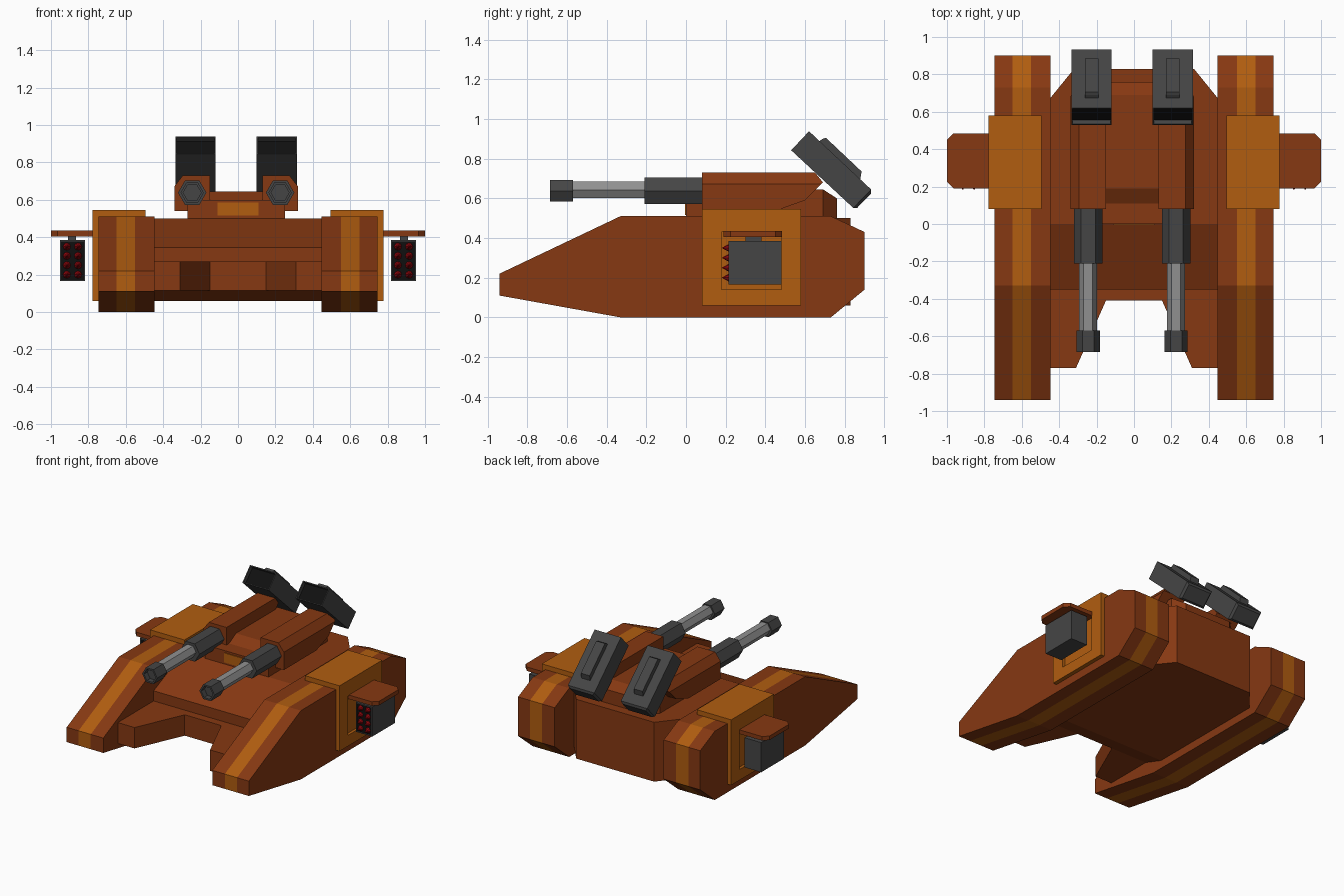
import bpy, bmesh
from math import pi
from mathutils import Vector, Matrix

cube = bpy.data.objects.get("Cube")
if cube:
    bpy.data.objects.remove(cube, do_unlink=True)


def material(name, r, g, b):
    m = bpy.data.materials.new(name)
    m.use_nodes = True
    m.diffuse_color = (r, g, b, 1)
    m.node_tree.nodes["Principled BSDF"].inputs["Base Color"].default_value = (r, g, b, 1)
    return m


BROWN = material("rust brown", 0.24, 0.04, 0.006)
ORANGE = material("amber orange", 0.44, 0.11, 0.005)
GREY = material("gunmetal grey", 0.06, 0.06, 0.06)
STEEL = material("light steel", 0.28, 0.28, 0.28)
BLACK = material("black opening", 0.005, 0.005, 0.005)
RED = material("warhead red", 0.30, 0.002, 0.004)


def finish(bm, name, *mats):
    bmesh.ops.recalc_face_normals(bm, faces=bm.faces)
    mesh = bpy.data.meshes.new(name)
    bm.to_mesh(mesh)
    bm.free()
    for m in mats:
        mesh.materials.append(m)
    ob = bpy.data.objects.new(name, mesh)
    bpy.context.collection.objects.link(ob)
    return ob


def prism(points, a, b, along="x"):
    """Extrude a (y, z) outline along x, or an (x, y) outline along z."""
    bm = bmesh.new()
    place = (lambda p, q, t: (t, p, q)) if along == "x" else (lambda p, q, t: (p, q, t))
    face = bm.faces.new([bm.verts.new(place(p, q, a)) for p, q in points])
    ext = bmesh.ops.extrude_face_region(bm, geom=[face])
    shift = Vector(place(0, 0, b - a))
    bmesh.ops.translate(bm, vec=shift, verts=[v for v in ext["geom"] if isinstance(v, bmesh.types.BMVert)])
    bmesh.ops.recalc_face_normals(bm, faces=bm.faces)
    return bm


def box(x0, x1, y0, y1, z0, z1):
    return prism([(y0, z0), (y1, z0), (y1, z1), (y0, z1)], x0, x1)


def slice_off(bm, point, normal):
    """Remove everything on the normal's side of a plane and cap the cut."""
    geom = bm.verts[:] + bm.edges[:] + bm.faces[:]
    cut = bmesh.ops.bisect_plane(bm, geom=geom, plane_co=point, plane_no=normal, clear_outer=True)
    bmesh.ops.contextual_create(bm, geom=[e for e in cut["geom_cut"] if isinstance(e, bmesh.types.BMEdge)])
    bmesh.ops.recalc_face_normals(bm, faces=bm.faces)


def open_end(bm, direction, rim, depth):
    """Sink a black-bottomed recess into the face that looks along direction."""
    face = max(bm.faces, key=lambda f: f.normal.dot(Vector(direction)))
    bmesh.ops.inset_region(bm, faces=[face], thickness=rim)
    inner = bmesh.ops.extrude_discrete_faces(bm, faces=[face])["faces"][0]
    bmesh.ops.translate(bm, verts=inner.verts[:], vec=-Vector(direction) * depth)
    inner.material_index = 1


def hexagon(name, x, y0, y1, z, radius, mat, bore=0):
    bm = bmesh.new()
    turn = Matrix.Translation((x, (y0 + y1) / 2, z)) @ Matrix.Rotation(pi / 2, 4, "X")
    bmesh.ops.create_cone(bm, cap_ends=True, segments=6, radius1=radius, radius2=radius,
                          depth=y1 - y0, matrix=turn)
    # put corners at the sides so the top is flat
    if abs(max(v.co.x for v in bm.verts) - x) < radius * 0.95:
        bmesh.ops.rotate(bm, cent=(x, 0, z), matrix=Matrix.Rotation(pi / 6, 3, "Y"), verts=bm.verts)
    bm.normal_update()
    if bore:
        open_end(bm, (0, -1, 0), bore, 0.04)
        for f in bm.faces:
            f.material_index = 0
    return finish(bm, name, mat)


# Central hull with chamfered tail corners
hull = prism([(-0.41, 0.115), (-0.41, 0.27), (-0.35, 0.27), (-0.35, 0.345), (0, 0.5),
              (0.83, 0.5), (0.83, 0.06), (-0.25, 0.06)], -0.45, 0.45)
for s in (-1, 1):
    slice_off(hull, (s * 0.45, 0.67, 0), (s * 0.16, 0.13, 0))
finish(hull, "hull", BROWN)

# Turret base with a stepped front and chamfered tail
TX = -0.01
base = prism([(0, 0.49), (0, 0.6), (0.11, 0.6), (0.19, 0.645), (0.69, 0.645), (0.76, 0.6),
              (0.76, 0.49)], TX - 0.26, TX + 0.26)
for s in (-1, 1):
    slice_off(base, (TX + s * 0.26, 0.69, 0), (s, 1, 0))
finish(base, "turret_base", BROWN)
finish(box(-0.11, 0.11, -0.006, 0.02, 0.515, 0.585), "turret_window", ORANGE)

for s, side in ((-1, "right"), (1, "left")):
    # Front prong of the hull
    finish(prism([(s * 0.45, -0.77), (s * 0.31, -0.77), (s * 0.15, -0.41), (s * 0.15, -0.35),
                  (s * 0.45, -0.35)], 0.115, 0.27, "z"), side + "_prong", BROWN)

    # Track pod, cut lengthwise for the stripe
    pod = prism([(-0.94, 0.11), (-0.94, 0.22), (-0.33, 0.51), (0.73, 0.51), (0.9, 0.43),
                 (0.9, 0.14), (0.73, 0), (-0.33, 0)], s * 0.447, s * 0.747)
    for x in (0.55, 0.65):
        bmesh.ops.bisect_plane(pod, geom=pod.verts[:] + pod.edges[:] + pod.faces[:],
                               plane_co=(s * x, 0, 0), plane_no=(1, 0, 0))
    for f in pod.faces:
        f.material_index = int(0.55 < abs(f.calc_center_median().x) < 0.65)
    finish(pod, side + "_track_pod", BROWN, ORANGE)

    # Saddle armour with a shallow square recess
    saddle = finish(box(s * 0.495, s * 0.777, 0.08, 0.58, 0.06, 0.545), side + "_saddle", ORANGE)
    cutter = finish(box(s * 0.756, s * 0.85, 0.18, 0.48, 0.14, 0.43), side + "_recess_cutter", ORANGE)
    cutter.hide_render = True
    cutter.hide_viewport = True
    cutter.display_type = "WIRE"
    mod = saddle.modifiers.new("recess", "BOOLEAN")
    mod.operation = "DIFFERENCE"
    mod.solver = "EXACT"
    mod.object = cutter

    # Side launcher hanging below a wing plate
    finish(prism([(s * 0.75, 0.19), (s * 0.965, 0.19), (s, 0.225), (s, 0.45), (s * 0.965, 0.485),
                  (s * 0.75, 0.485)], 0.405, 0.435, "z"), side + "_wing_plate", BROWN)
    finish(box(s * 0.865, s * 0.91, 0.3, 0.38, 0.38, 0.41), side + "_launcher_hanger", GREY)
    pack = box(s * 0.817, s * 0.953, 0.213, 0.48, 0.165, 0.385)
    open_end(pack, (0, -1, 0), 0.01, 0.004)
    finish(pack, side + "_launcher_pack", GREY, BLACK)
    tips = bmesh.new()
    for x in (0.855, 0.915):
        for row in range(4):
            spot = Matrix.Translation((s * x, 0.199, 0.2 + row * 0.05))
            bmesh.ops.create_cone(tips, cap_ends=True, segments=8, radius1=0.021, radius2=0,
                                  depth=0.038, matrix=spot @ Matrix.Rotation(pi / 2, 4, "X"))
    finish(tips, side + "_warheads", RED)

    # Gun housing, chamfered on its outer top edge
    gx = TX + s * 0.235
    housing = prism([(0.08, 0.54), (0.46, 0.54), (0.6, 0.59), (0.69, 0.68), (0.65, 0.73),
                     (0.08, 0.73)], gx - 0.095, gx + 0.095)
    slice_off(housing, (gx + s * 0.095, 0, 0.672), (s * 0.058, 0, 0.045))
    finish(housing, side + "_gun_housing", BROWN)

    # Cannon
    hexagon(side + "_cannon_sleeve", gx, -0.21, 0.1, 0.638, 0.076, GREY)
    hexagon(side + "_cannon_barrel", gx, -0.58, -0.2, 0.643, 0.048, STEEL)
    hexagon(side + "_cannon_muzzle", gx, -0.685, -0.57, 0.638, 0.062, GREY, bore=0.014)

    # Tilted missile box with an open mouth and a raised rib
    mx = TX + s * 0.217
    tube = prism([(0.53, 0.842), (0.62, 0.938), (0.943, 0.635), (0.853, 0.542)], mx - 0.108, mx + 0.108)
    aim = Vector((0, 0.72, -0.69)).normalized()
    open_end(tube, -aim, 0.01, 0.03)
    tail = max(tube.faces, key=lambda f: f.normal.dot(aim))
    bmesh.ops.bevel(tube, geom=tail.edges[:], offset=0.014, segments=1, affect="EDGES")
    finish(tube, side + "_missile_box", GREY, BLACK)
    finish(prism([(0.66, 0.88), (0.69, 0.9), (0.705, 0.905), (0.885, 0.735), (0.875, 0.68)],
                 mx - 0.036, mx + 0.036), side + "_missile_box_rib", GREY)
